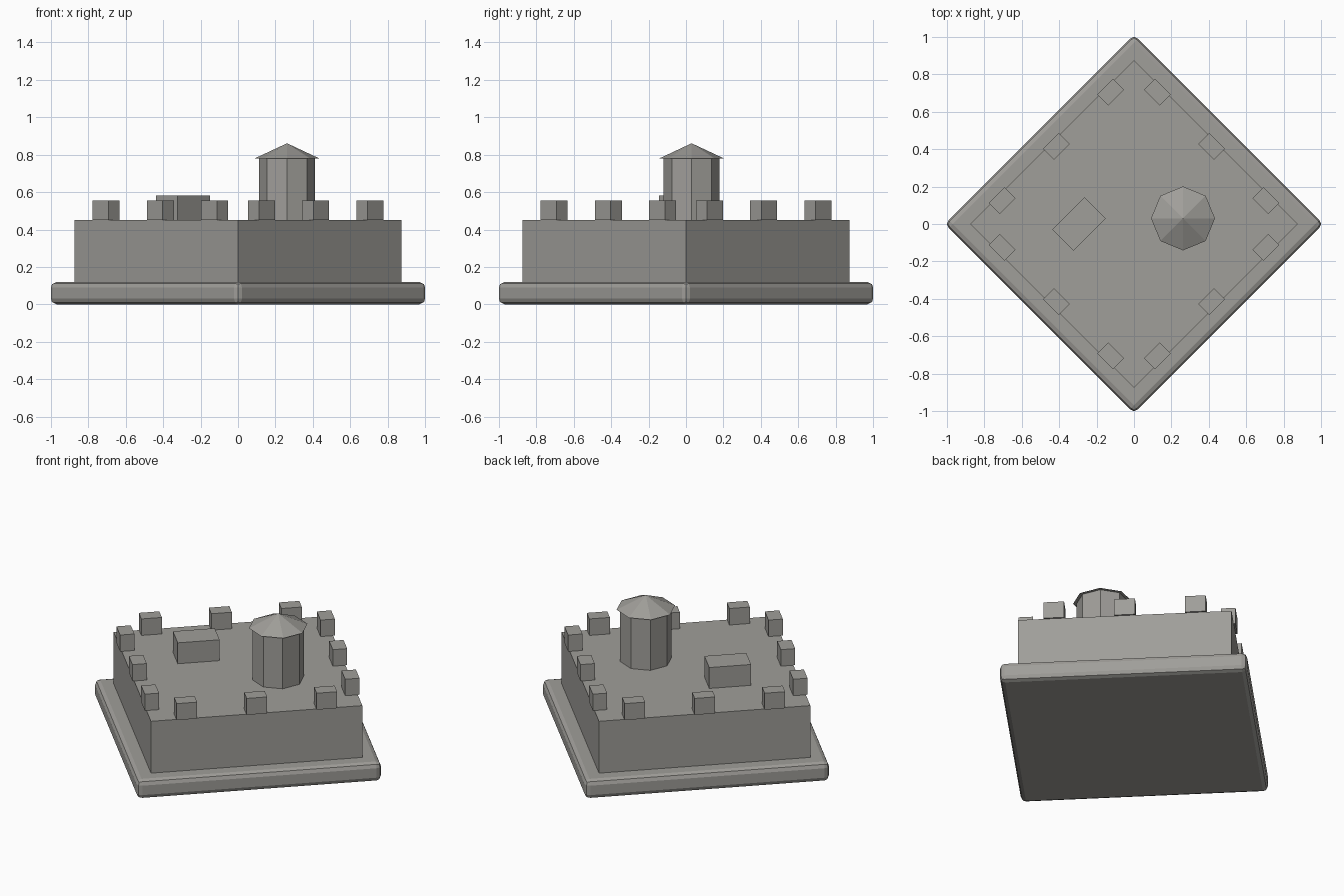
import bpy, bmesh, math
from mathutils import Matrix, Vector

if "Cube" in bpy.data.objects:
    bpy.data.objects.remove(bpy.data.objects["Cube"])

stone = bpy.data.materials.new("grey_stone")
stone.diffuse_color = (0.35, 0.342, 0.32, 1)
stone.use_nodes = True
stone.node_tree.nodes["Principled BSDF"].inputs["Base Color"].default_value = stone.diffuse_color
TURN = math.radians(45)


def finish(name, bm):
    me = bpy.data.meshes.new(name)
    bm.to_mesh(me)
    bm.free()
    me.materials.append(stone)
    ob = bpy.data.objects.new(name, me)
    bpy.context.collection.objects.link(ob)
    return ob


def box(name, x, y, z0, z1, along, deep, angle=TURN, bevel=0):
    """Box turned about z, centred on x, y."""
    bm = bmesh.new()
    mat = (Matrix.Translation((x, y, (z0 + z1) / 2)) @ Matrix.Rotation(angle, 4, 'Z')
           @ Matrix.Diagonal((along, deep, z1 - z0, 1)))
    bmesh.ops.create_cube(bm, size=1, matrix=mat)
    if bevel:
        bmesh.ops.bevel(bm, geom=bm.edges[:], offset=bevel, segments=2,
                        profile=0.5, affect='EDGES')
    return finish(name, bm)


def octagon(name, x, y, z0, z1, r0, r1):
    """Eight-sided column or cone with corners on the x and y axes."""
    bm = bmesh.new()
    bmesh.ops.create_cone(bm, cap_ends=True, segments=8, radius1=r0, radius2=r1,
                          depth=z1 - z0,
                          matrix=Matrix.Translation((x, y, (z0 + z1) / 2)))
    bmesh.ops.remove_doubles(bm, verts=bm.verts, dist=1e-5)
    return finish(name, bm)


# Rounded plinth and main block
box("plinth", 0, 0, 0, 0.12, 1.432, 1.432, bevel=0.03)
box("main_block", 0, 0, 0.11, 0.45, 1.238, 1.238)

# Three battlements on each wall
for side in range(4):
    a = TURN + side * math.pi / 2
    for i in (-1, 0, 1):
        p = Matrix.Rotation(a, 3, 'Z') @ Vector((0.41 * i, 0.587, 0))
        box(f"battlement_{side * 3 + i + 2}", p.x, p.y, 0.45, 0.555, 0.12, 0.084, a)

# Roof hut
box("roof_hut", -0.294, 0.0, 0.45, 0.583, 0.245, 0.16)

# Tower and its pointed roof
octagon("tower", 0.262, 0.03, 0.45, 0.785, 0.15, 0.15)
octagon("tower_roof", 0.262, 0.03, 0.781, 0.861, 0.171, 0)
